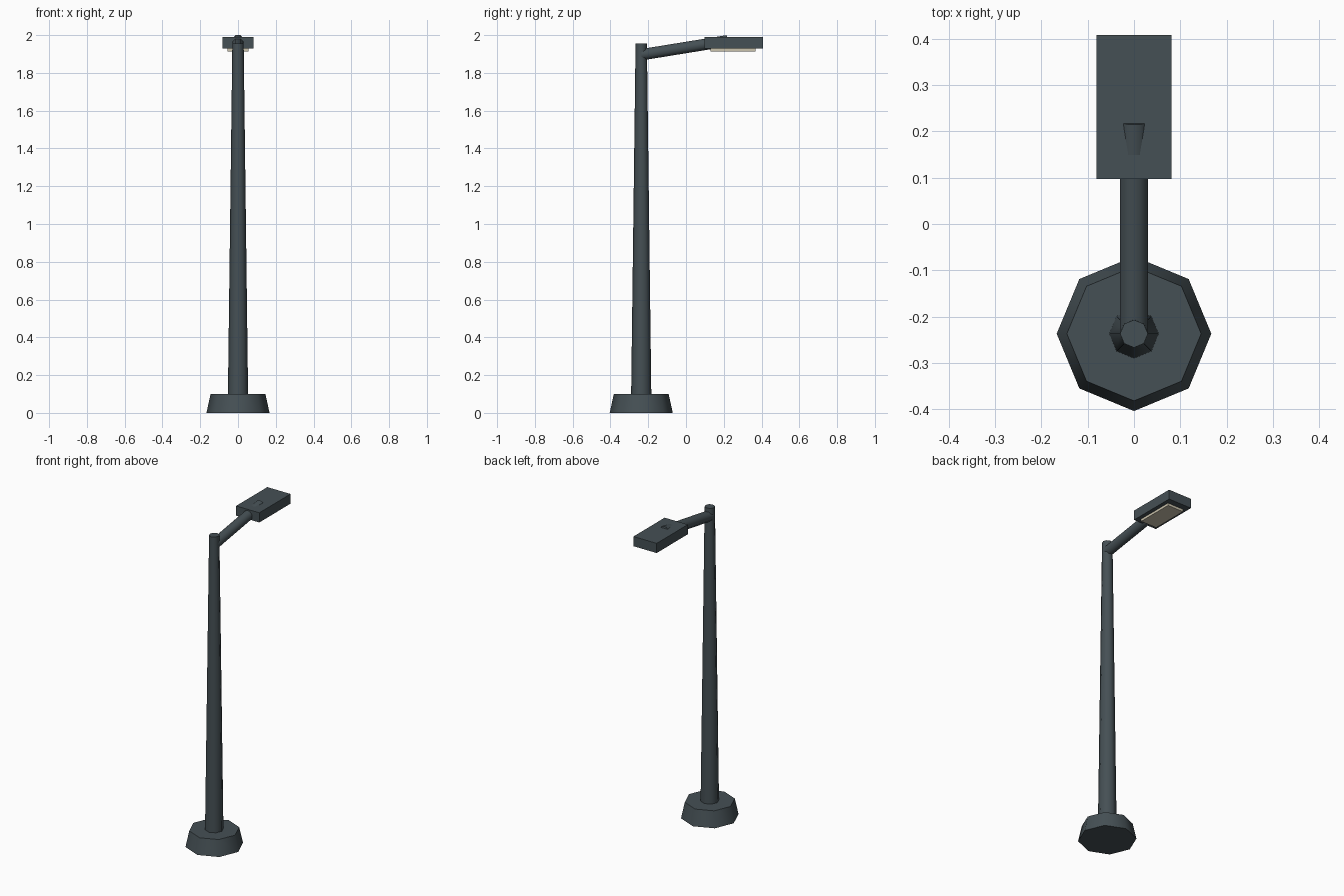
import bpy
import math
from mathutils import Vector

cube = bpy.data.objects.get("Cube")
if cube:
    bpy.data.objects.remove(cube, do_unlink=True)


def material(name, rgb):
    m = bpy.data.materials.new(name)
    m.use_nodes = True
    colour = (*rgb, 1)
    m.diffuse_color = colour
    m.node_tree.nodes["Principled BSDF"].inputs["Base Color"].default_value = colour
    return m


metal = material("dark_grey_metal", (0.06, 0.08, 0.09))
glass = material("warm_lens", (0.60, 0.55, 0.42))


def tube(name, start, end, r1, r2, turn=0):
    """Eight-sided tapered tube between two points."""
    start, end = Vector(start), Vector(end)
    axis = end - start
    bpy.ops.mesh.primitive_cone_add(vertices=8, radius1=r1, radius2=r2, depth=axis.length)
    ob = bpy.context.object
    ob.name = name
    # spin about its own axis, then tilt about x only
    spin = Vector((0, 0, 1)).rotation_difference(axis).to_matrix().to_4x4()
    ob.matrix_world = spin
    ob.location = (start + end) / 2
    for v in ob.data.vertices:
        c, s = math.cos(turn), math.sin(turn)
        v.co.xy = (c * v.co.x - s * v.co.y, s * v.co.x + c * v.co.y)
    ob.data.materials.append(metal)
    bpy.ops.object.shade_smooth_by_angle(angle=math.radians(50))
    return ob


def box(name, low, high, mat):
    low, high = Vector(low), Vector(high)
    bpy.ops.mesh.primitive_cube_add(size=1, location=(low + high) / 2)
    ob = bpy.context.object
    ob.name = name
    ob.scale = high - low
    ob.data.materials.append(mat)
    return ob


POLE_Y = -0.237

# Footing, mast and bracket arm
tube("base", (0, POLE_Y, 0), (0, POLE_Y, 0.1), 0.167, 0.145)
tube("pole", (0, POLE_Y, 0.05), (0, POLE_Y, 1.955), 0.054, 0.03)
tube("arm", (0, POLE_Y, 1.896), (0, 0.22, 1.970), 0.0325, 0.0325, math.pi / 8)

# Lamp head with its lens underneath
box("lamp_head", (-0.081, 0.097, 1.928), (0.081, 0.408, 1.989), metal)
box("lens", (-0.056, 0.130, 1.913), (0.056, 0.368, 1.93), glass)
